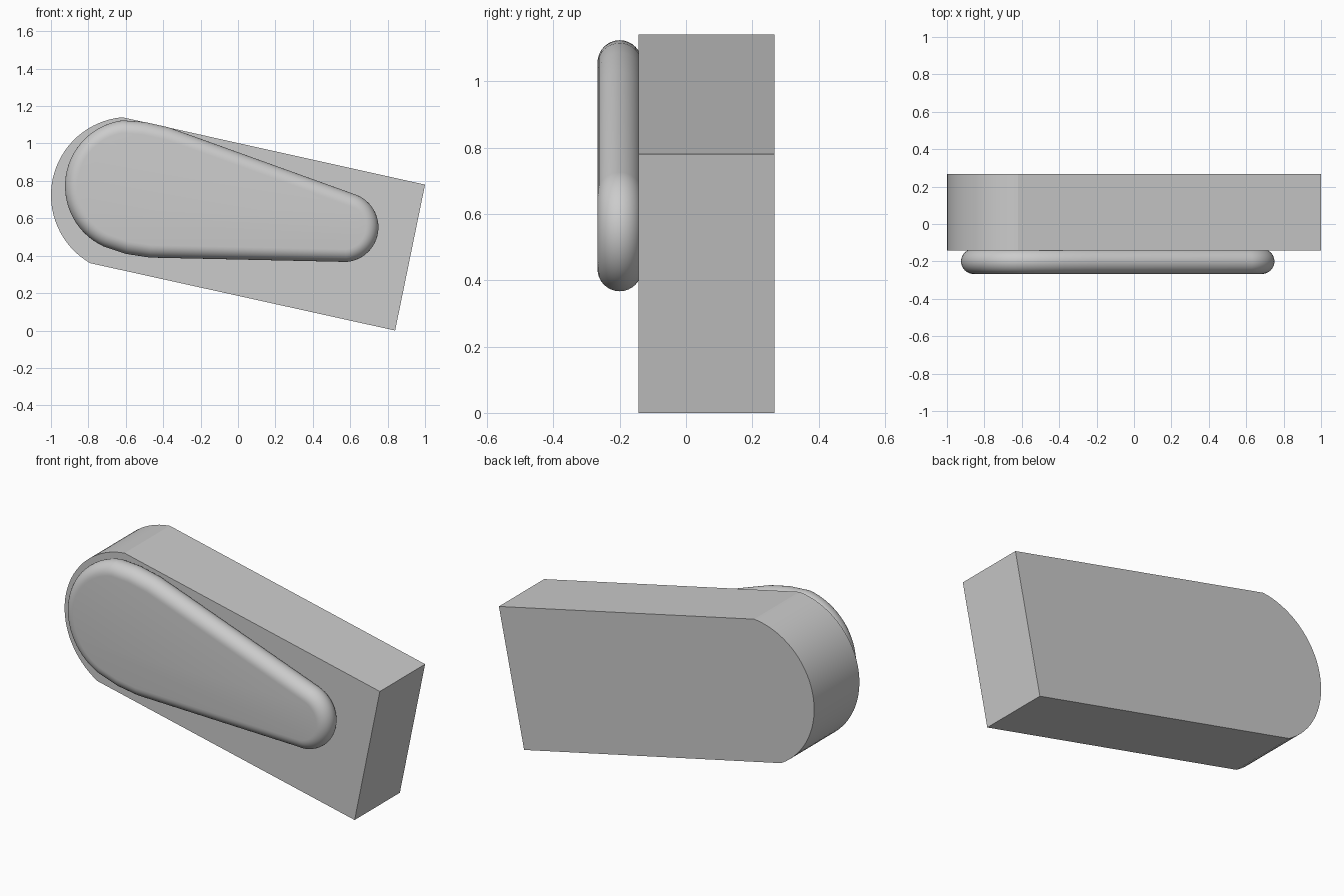
import bpy, bmesh
from math import sin, cos, radians
from mathutils import Vector

cube = bpy.data.objects.get("Cube")
if cube:
    bpy.data.objects.remove(cube, do_unlink=True)

grey = bpy.data.materials.new("plain grey")
grey.use_nodes = True
colour = (0.6, 0.6, 0.6, 1)
grey.diffuse_color = colour
grey.node_tree.nodes["Principled BSDF"].inputs["Base Color"].default_value = colour


def arc(cx, cz, r, start, end, steps):
    """Points on a circle in the x-z plane, angles in degrees."""
    angles = [radians(start + (end - start) * i / steps) for i in range(steps + 1)]
    return [Vector((cx + r * cos(a), cz + r * sin(a))) for a in angles]


def inset(outline, d):
    """Move a counter-clockwise outline inwards by d."""
    result = []
    for i, p in enumerate(outline):
        before = (p - outline[i - 1]).normalized()
        after = (outline[(i + 1) % len(outline)] - p).normalized()
        n1 = Vector((-before.y, before.x))
        n2 = Vector((-after.y, after.x))
        result.append(p + (n1 + n2) * d / (1 + n1.dot(n2)))
    return result


def loft(name, rings, smooth_angle):
    """Join (y, outline) rings into a closed solid."""
    bm = bmesh.new()
    loops = [[bm.verts.new((p.x, y, p.y)) for p in pts] for y, pts in rings]
    for a, b in zip(loops, loops[1:]):
        for i in range(len(a)):
            bm.faces.new((a[i - 1], a[i], b[i], b[i - 1]))
    bm.faces.new(loops[0])
    bm.faces.new(loops[-1][::-1])
    bmesh.ops.recalc_face_normals(bm, faces=bm.faces)
    mesh = bpy.data.meshes.new(name)
    bm.to_mesh(mesh)
    bm.free()
    mesh.materials.append(grey)
    obj = bpy.data.objects.new(name, mesh)
    bpy.context.collection.objects.link(obj)
    bpy.ops.object.select_all(action="DESELECT")
    obj.select_set(True)
    bpy.context.view_layer.objects.active = obj
    bpy.ops.object.shade_smooth_by_angle(angle=radians(smooth_angle))


# Tilted block with one rounded end
block = arc(-0.581, 0.723, 0.419, 95.3, 240, 32)
block += [Vector((0.84, 0.0)), Vector((1.0, 0.78))]
loft("block", [(-0.143, block), (0.267, block)], 15)

# Teardrop pad with a fully rounded rim
pad = arc(-0.57, 0.772, 0.355, 98, 245, 28)
pad += [Vector((-0.6, 0.41)), Vector((-0.47, 0.39))]
pad += arc(0.565, 0.552, 0.186, -85, 69, 24)
pad += [Vector((-0.214, 1.03)), Vector((-0.374, 1.087)), Vector((-0.5, 1.115))]
rim = 0.067
rings = []
for i in range(17):
    a = radians(-90 + 180 * i / 16)
    rings.append((-0.2 + rim * sin(a), inset(pad, rim * (1 - cos(a)))))
loft("teardrop_pad", rings, 40)
